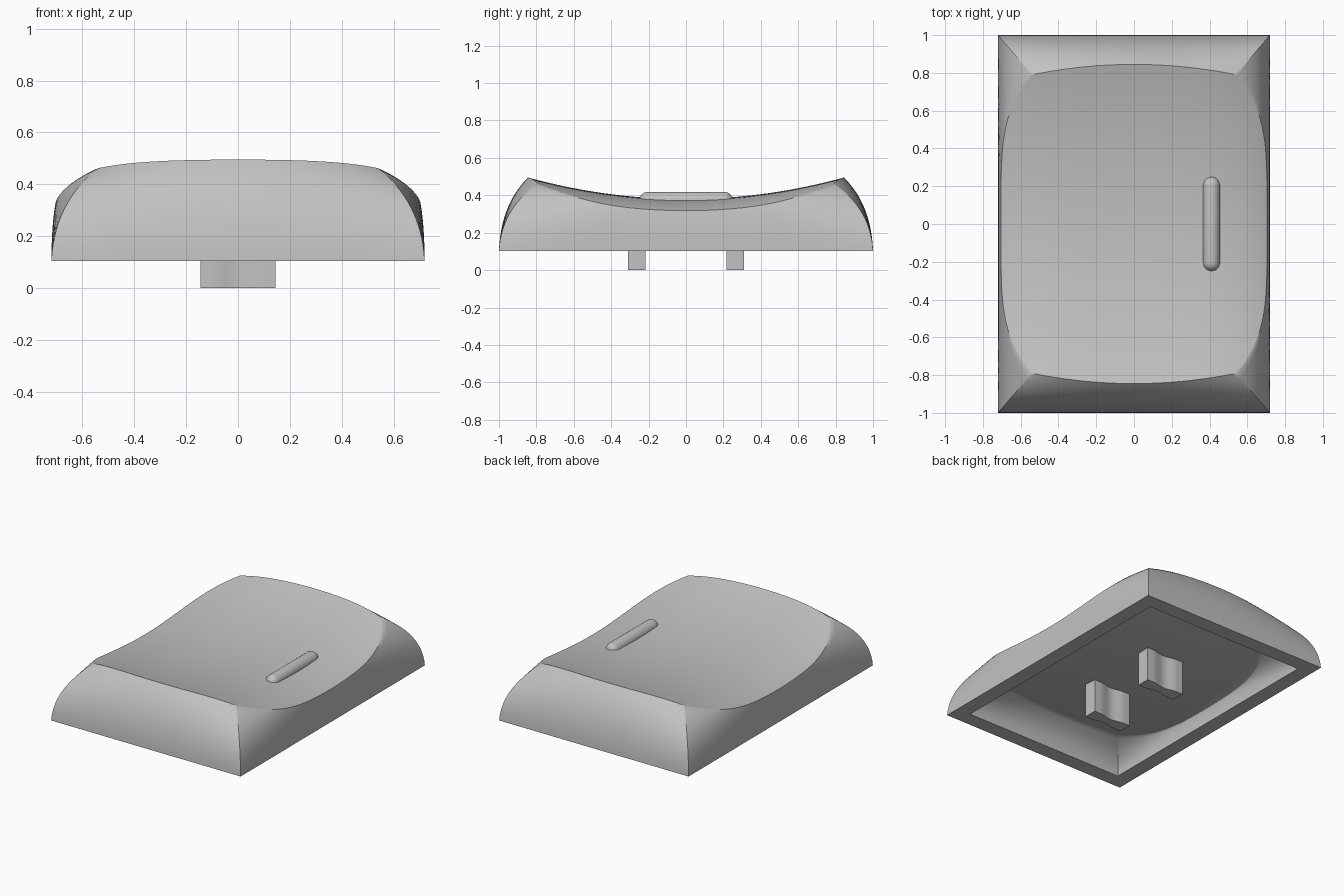
import bpy, bmesh, math
from mathutils import Vector, Matrix

cube = bpy.data.objects.get("Cube")
if cube:
    bpy.data.objects.remove(cube, do_unlink=True)

grey = bpy.data.materials.new("plain_grey")
grey.use_nodes = True
COLOUR = (0.54, 0.54, 0.54, 1)
grey.diffuse_color = COLOUR
grey.node_tree.nodes["Principled BSDF"].inputs["Base Color"].default_value = COLOUR

BASE_Z = 0.103
GRID = 40      # cells across the dished top
STEPS = 14     # rings down the wall


def finish(name, bm, angle=40):
    bmesh.ops.recalc_face_normals(bm, faces=bm.faces)
    mesh = bpy.data.meshes.new(name)
    bm.to_mesh(mesh)
    bm.free()
    mesh.materials.append(grey)
    obj = bpy.data.objects.new(name, mesh)
    bpy.context.collection.objects.link(obj)
    bpy.ops.object.select_all(action="DESELECT")
    obj.select_set(True)
    bpy.context.view_layer.objects.active = obj
    bpy.ops.object.shade_smooth_by_angle(angle=math.radians(angle))
    return obj


def rim_point(u, v):
    """Point on the top: hollow along y, crowned along x, with a bowed outline."""
    x = u * (0.705 - 0.455 * abs(0.79 * v) ** 4.3)
    y = v * (0.845 - 0.188 * (0.54 * u) ** 2)
    return Vector((x, y, 0.38 + 0.161 * y * y - 0.3 * abs(x) ** 4.5))


def add_shell(bm, size):
    """Dished patch plus bulging walls down to a rectangle; returns the base ring."""
    def place(p):
        return bm.verts.new((p.x * size[0], p.y * size[1], BASE_Z + (p.z - BASE_Z) * size[2]))

    ticks = [math.sin((2 * i / GRID - 1) * math.pi / 2) for i in range(GRID + 1)]
    grid = [[place(rim_point(u, v)) for v in ticks] for u in ticks]
    for i in range(GRID):
        for j in range(GRID):
            bm.faces.new((grid[i][j], grid[i + 1][j], grid[i + 1][j + 1], grid[i][j + 1]))
    n = GRID
    loop = ([(i, 0) for i in range(n)] + [(n, j) for j in range(n)]
            + [(n - i, n) for i in range(n)] + [(0, n - j) for j in range(n)])
    ring = [grid[i][j] for i, j in loop]
    rims = [rim_point(ticks[i], ticks[j]) for i, j in loop]
    bases = [Vector((0.72 * ticks[i], ticks[j], BASE_Z)) for i, j in loop]
    for k in range(1, STEPS + 1):
        t = k / STEPS
        below = []
        for r, b in zip(rims, bases):
            bulge = b.lerp(r, 0.06)
            bulge.z = b.z + 0.63 * (r.z - b.z)
            below.append(place(r * (1 - t) ** 2 + bulge * 2 * t * (1 - t) + b * t * t))
        for a in range(len(ring)):
            c = (a + 1) % len(ring)
            bm.faces.new((ring[a], ring[c], below[c], below[a]))
        ring = below
    return ring


# Cap: outer shell and shallower hollow joined by the flat bottom border
bm = bmesh.new()
outer = add_shell(bm, (1, 1, 1))
first_inner = len(bm.verts)
inner = add_shell(bm, (0.855, 0.895, 0.45))
for a in range(len(outer)):
    c = (a + 1) % len(outer)
    bm.faces.new((outer[a], outer[c], inner[c], inner[a]))
cap = finish("cap_shell", bm).data

# The hollow is smooth all over, except where it meets the border
for edge in cap.edges:
    inside = min(edge.vertices) >= first_inner
    if inside and max(cap.vertices[i].co.z for i in edge.vertices) > BASE_Z + 0.001:
        edge.use_edge_sharp = False

# Raised touch bar: a capsule made from a mirrored half sphere
bm = bmesh.new()
bmesh.ops.create_uvsphere(bm, u_segments=24, v_segments=16, radius=0.045,
                          matrix=Matrix.Rotation(math.pi / 2, 4, "X"))
bmesh.ops.bisect_plane(bm, geom=bm.verts[:] + bm.edges[:] + bm.faces[:],
                       plane_co=(0, 0, 0), plane_no=(0, 1, 0), clear_outer=True)
for v in bm.verts:
    v.co.y -= 0.205
bmesh.ops.mirror(bm, geom=bm.verts[:] + bm.edges[:] + bm.faces[:], axis="Y", merge_dist=0.0001)
bmesh.ops.bridge_loops(bm, edges=[e for e in bm.edges if e.is_boundary])
bar = finish("touch_bar", bm, 60)
bar.location = (0.41, 0, 0.373)


# Two waisted stems under the cap
def add_stem(name, y):
    bm = bmesh.new()
    xs = [-0.145 + 0.29 * i / 24 for i in range(25)]

    def half(x):
        return 0.046 - 0.008 * (1 + math.cos(math.pi * min(abs(x) / 0.1, 1)))

    outline = [(x, y - half(x)) for x in xs] + [(x, y + half(x)) for x in reversed(xs)]
    face = bm.faces.new([bm.verts.new((px, py, 0)) for px, py in outline])
    top = bmesh.ops.extrude_face_region(bm, geom=[face])["geom"]
    for v in top:
        if isinstance(v, bmesh.types.BMVert):
            v.co.z = 0.25
    finish(name, bm, 35)


add_stem("front_stem", -0.263)
add_stem("back_stem", 0.263)
